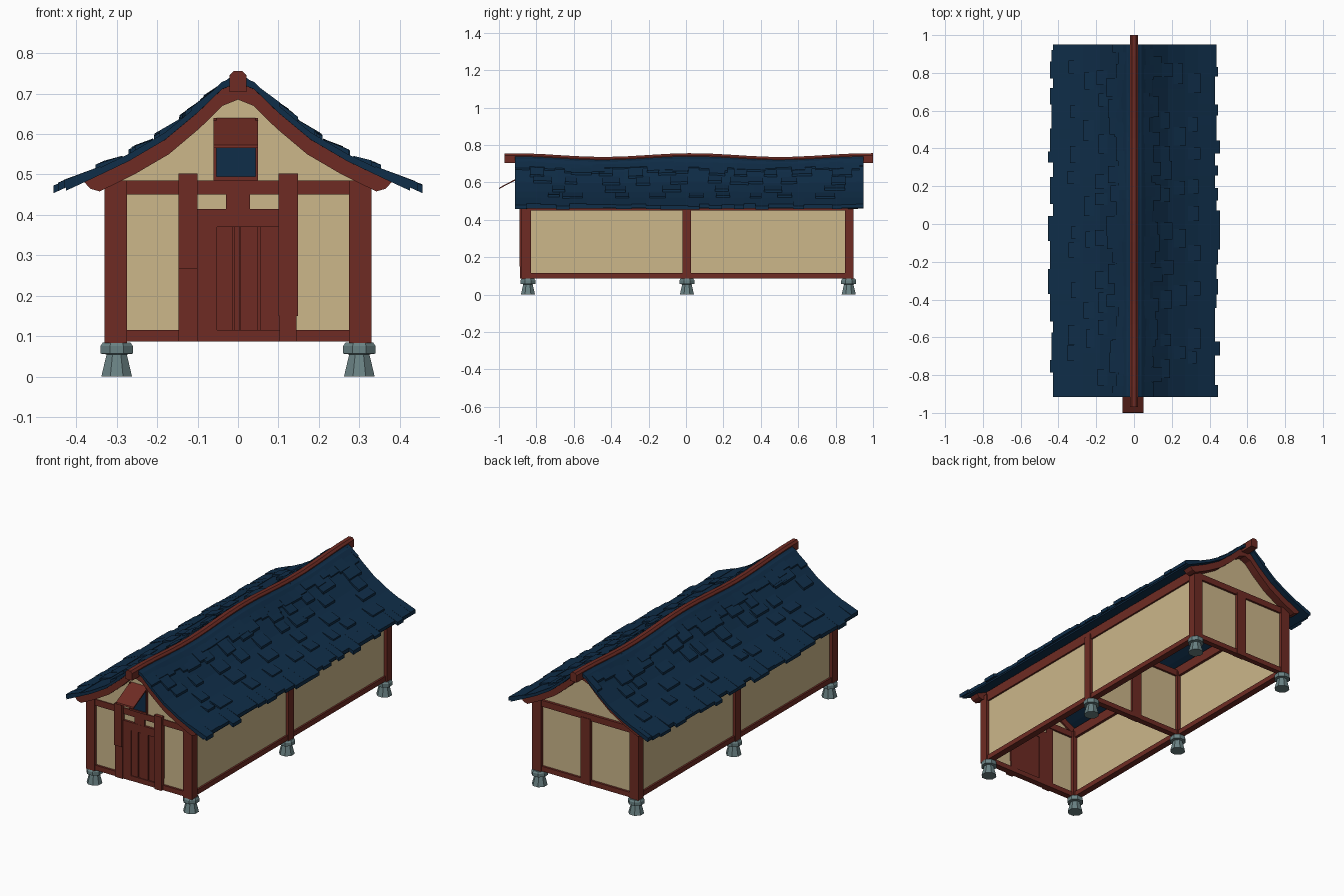
import bpy, bmesh, math, random

if "Cube" in bpy.data.objects:
    bpy.data.objects.remove(bpy.data.objects["Cube"])
random.seed(4)


def material(name, rgb):
    lin = [((c / 255 + 0.055) / 1.055) ** 2.4 for c in rgb]
    m = bpy.data.materials.new(name)
    m.diffuse_color = (*lin, 1)
    m.use_nodes = True
    m.node_tree.nodes["Principled BSDF"].inputs["Base Color"].default_value = m.diffuse_color
    return m


WOOD = material("red brown wood", (110, 43, 35))
PLASTER = material("tan plaster", (204, 183, 138))
SLATE = material("navy shingle", (15, 45, 72))
STONE = material("grey stone", (106, 130, 132))


def finish(name, bm, mat):
    bmesh.ops.recalc_face_normals(bm, faces=bm.faces)
    me = bpy.data.meshes.new(name)
    bm.to_mesh(me)
    bm.free()
    me.materials.append(mat)
    ob = bpy.data.objects.new(name, me)
    bpy.context.collection.objects.link(ob)
    return ob


def loft(bm, rings):
    """Bridge a list of closed rings and cap both ends."""
    vs = [[bm.verts.new(p) for p in r] for r in rings]
    n = len(vs[0])
    for a, b in zip(vs, vs[1:]):
        for i in range(n):
            j = (i + 1) % n
            bm.faces.new((a[i], a[j], b[j], b[i]))
    bm.faces.new(vs[0])
    bm.faces.new(vs[-1])


def box(name, x0, x1, y0, y1, z0, z1, mat=WOOD):
    bm = bmesh.new()
    loft(bm, [[(x0, y0, z), (x1, y0, z), (x1, y1, z), (x0, y1, z)] for z in (z0, z1)])
    return finish(name, bm, mat)


def side_box(name, s, x0, x1, *rest):
    return box(name, min(s * x0, s * x1), max(s * x0, s * x1), *rest)


# Curved roof section with a gently waving ridge
PROFILE = [(0, 0.735), (0.04, 0.72), (0.10, 0.664), (0.18, 0.60), (0.27, 0.55), (0.36, 0.508), (0.425, 0.478)]


def wave(y):
    return 0.01 * math.cos(2 * math.pi * (y - 0.03) / 0.95)


def profile_z(x):
    x = abs(x)
    for (xa, za), (xb, zb) in zip(PROFILE, PROFILE[1:]):
        if x <= xb:
            break
    return za + (zb - za) * (x - xa) / (xb - xa)


def roof_z(x, y):
    return profile_z(x) + wave(y) * max(0, 1 - abs(x) / 0.3)


# Roof shell
XS = [-p[0] for p in PROFILE[:0:-1]] + [p[0] for p in PROFILE]
bm = bmesh.new()
rings = []
for i in range(17):
    y = -0.915 + 1.865 * i / 16
    rings.append([(x, y, roof_z(x, y)) for x in XS] + [(x, y, roof_z(x, y) - 0.018) for x in reversed(XS)])
loft(bm, rings)
finish("roof_shell", bm, SLATE)


def tile(bm, s, x0, x1, y0, y1, lift):
    """Wedge shingle lying on the slope, thick at its lower edge."""
    loft(bm, [[(s * x0, y, roof_z(x0, y) - 0.006), (s * x1, y, roof_z(x1, y) - 0.010),
               (s * x1, y, roof_z(x1, y) + lift), (s * x0, y, roof_z(x0, y) + 0.003)] for y in (y0, y1)])


# Shingles: ragged eave row, ragged ridge row, scattered rows between
bm = bmesh.new()
for s in (-1, 1):
    for x0, x1, var in ((0.34, 0.43, 0.026), (0.02, 0.085, 0.03)):
        y = -0.915
        while y < 0.945:
            w = min(random.uniform(0.05, 0.09), 0.95 - y)
            tile(bm, s, x0, x1 + random.choice((0, 0.3, 0.6, 1)) * var, y, y + w, random.uniform(0.006, 0.012))
            y += w
    for x1, count in ((0.14, 11), (0.20, 10), (0.27, 6), (0.345, 9)):
        for i in range(count):
            y = -0.84 + 1.70 * (i + random.uniform(0.1, 0.9)) / count
            w = random.uniform(0.06, 0.11)
            tile(bm, s, x1 - 0.06, x1 + random.uniform(-0.015, 0.01), y - w / 2, y + w / 2, 0.013)
finish("roof_shingles", bm, SLATE)

# Ridge beam
bm = bmesh.new()
section = [(-0.021, 0.695), (0.021, 0.695), (0.021, 0.735), (0.011, 0.746), (-0.011, 0.746), (-0.021, 0.735)]
loft(bm, [[(x, y, z + wave(y)) for x, z in section] for y in [-0.97 + 1.97 * i / 18 for i in range(19)]])
finish("ridge_beam", bm, WOOD)

# Curved bargeboards and gable panels at both ends
BX = [x for x in XS if abs(x) < 0.37]
for end, y0, y1, py in (("front", -0.905, -0.85, -0.865), ("back", 0.865, 0.92, 0.87)):
    bm = bmesh.new()
    top = [(-0.385, 0.487)] + [(x, profile_z(x) - 0.008) for x in BX] + [(0.385, 0.487)]
    low = [(x * 0.95, z - (0.022 if abs(x) > 0.38 else 0.042)) for x, z in top]
    for i in range(len(top) - 1):
        quad = [top[i], top[i + 1], low[i + 1], low[i]]
        loft(bm, [[(x, y, z) for x, z in quad] for y in (y0, y1)])
    bmesh.ops.remove_doubles(bm, verts=bm.verts, dist=0.0005)
    finish(end + "_bargeboard", bm, WOOD)
    bm = bmesh.new()
    outline = [(-0.31, 0.47)] + [(x, profile_z(x) - 0.02) for x in BX if abs(x) < 0.3] + [(0.31, 0.47)]
    loft(bm, [[(x, y, z) for x, z in outline] for y in (py - 0.005, py + 0.005)])
    finish(end + "_gable_panel", bm, PLASTER)

# Stone feet, posts and long walls
for s, side in ((-1, "left"), (1, "right")):
    for fy, where in ((-0.845, "front"), (0.005, "middle"), (0.87, "back")):
        bm = bmesh.new()
        rings = []
        for r, z in ((0.038, 0), (0.025, 0.055), (0.04, 0.057), (0.04, 0.076), (0.034, 0.085)):
            r /= math.cos(math.pi / 8)
            rings.append([(s * 0.30 + r * math.cos((k + 0.5) * math.pi / 4),
                           fy + r * math.sin((k + 0.5) * math.pi / 4), z) for k in range(8)])
        loft(bm, rings)
        finish(f"{side}_{where}_stone_foot", bm, STONE)
    side_box(side + "_front_post", s, 0.275, 0.33, -0.88, -0.83, 0.083, 0.485)
    side_box(side + "_middle_post", s, 0.28, 0.328, -0.018, 0.028, 0.083, 0.475)
    side_box(side + "_back_post", s, 0.275, 0.33, 0.85, 0.895, 0.083, 0.485)
    side_box(side + "_sill", s, 0.285, 0.322, -0.84, 0.86, 0.087, 0.115)
    side_box(side + "_wall_plate", s, 0.285, 0.322, -0.84, 0.86, 0.45, 0.505)
    side_box(side + "_wall_panel", s, 0.30, 0.312, -0.84, 0.86, 0.11, 0.455, PLASTER)

# Cross frames: front, interior partition, back
for name, y0, y1 in (("front", -0.875, -0.84), ("partition", -0.012, 0.022), ("back", 0.86, 0.89)):
    box(name + "_sill", -0.29, 0.29, y0, y1, 0.087, 0.115)
    box(name + "_tie_beam", -0.325, 0.325, y0, y1, 0.45, 0.485)
    if name != "front":
        box(name + "_panel", -0.29, 0.29, y0 + 0.012, y1 - 0.012, 0.11, 0.455, PLASTER)
        box(name + "_centre_post", -0.03, 0.03, y0 - 0.003, y1 + 0.003, 0.087, 0.46)

# Front wall panels beside and above the door
for s, side in ((-1, "left"), (1, "right")):
    side_box(side + "_front_panel", s, 0.10, 0.285, -0.863, -0.851, 0.11, 0.455, PLASTER)
box("panel_above_door", -0.105, 0.105, -0.863, -0.851, 0.41, 0.455, PLASTER)
box("post_above_door", -0.03, 0.03, -0.875, -0.845, 0.41, 0.455)

# Door with surround, planks and rough posts
box("door_lintel", -0.105, 0.105, -0.876, -0.845, 0.37, 0.415)
box("door_left_jamb", -0.105, -0.052, -0.876, -0.845, 0.087, 0.372)
for i, (x0, x1) in enumerate(((-0.052, -0.012), (-0.009, 0.004), (0.006, 0.050), (0.054, 0.104))):
    box(f"door_plank_{i + 1}", x0, x1, -0.871 + 0.003 * (i % 2), -0.85, 0.087, 0.371)
box("door_backing", -0.055, 0.105, -0.862, -0.848, 0.087, 0.37)
box("door_left_post_upper", -0.147, -0.10, -0.89, -0.845, 0.268, 0.502)
box("door_left_post_lower", -0.147, -0.10, -0.882, -0.845, 0.087, 0.27)
box("door_right_post_upper", 0.10, 0.148, -0.89, -0.845, 0.15, 0.502)
box("door_right_post_lower", 0.103, 0.145, -0.888, -0.845, 0.087, 0.152)

# Gable vent with propped flap
box("vent_opening", -0.053, 0.045, -0.876, -0.869, 0.495, 0.63, SLATE)
for x in (-0.06, 0.043):
    box("vent_side_frame", x, x + 0.007, -0.882, -0.866, 0.487, 0.64)
box("vent_bottom_frame", -0.06, 0.05, -0.882, -0.866, 0.485, 0.495)
bm = bmesh.new()
loft(bm, [[(x, -0.87, 0.64), (x, -0.997, 0.573), (x, -1.0, 0.565), (x, -0.87, 0.631)] for x in (-0.06, 0.05)])
finish("vent_flap", bm, WOOD)
